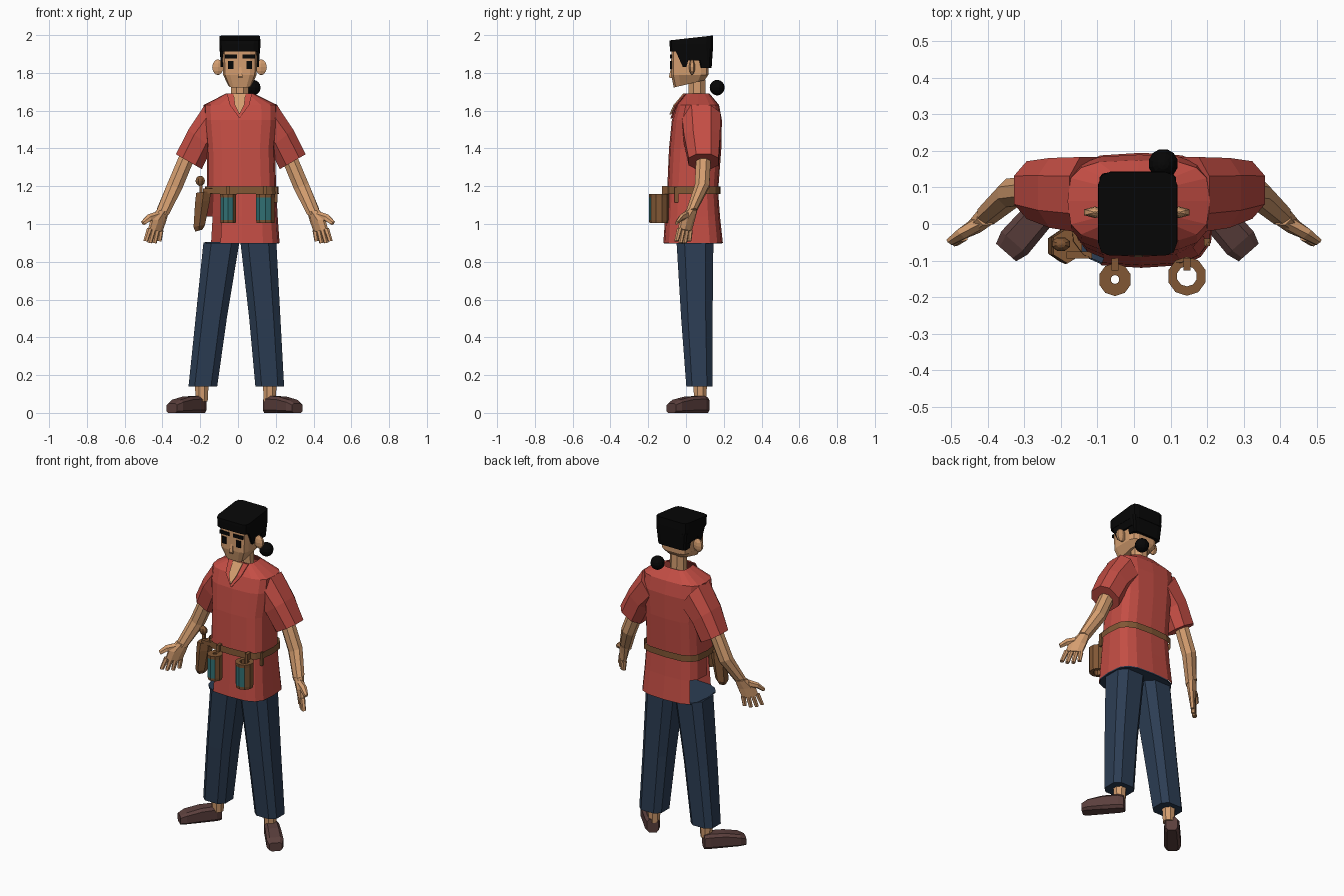
import bpy, bmesh, math
from mathutils import Vector as V


def material(name, rgb):
    m = bpy.data.materials.new(name)
    m.diffuse_color = (*rgb, 1)
    return m


RED = material("shirt red", (0.55, 0.075, 0.058))
SKIN = material("skin", (0.66, 0.34, 0.16))
BLUE = material("trouser blue", (0.025, 0.047, 0.088))
SHOE = material("shoe brown", (0.105, 0.05, 0.046))
LEATHER = material("leather brown", (0.22, 0.095, 0.035))
TEAL = material("teal", (0.03, 0.16, 0.17))
BLACK = material("hair black", (0.002, 0.002, 0.002))


def spow(t, e):
    return math.copysign(abs(t) ** e, t) if abs(t) > 1e-6 else 0.0


def ring(c, u, v, n=8, e=1.0, turn=0.5):
    """Rounded-box cross-section about c, spanned by half axes u and v."""
    c, u, v = V(c), V(u), V(v)
    angles = [2 * math.pi * (i + turn) / n for i in range(n)]
    return [c + u * spow(math.cos(a), e) + v * spow(math.sin(a), e) for a in angles]


def flat(z, cx, hx, y0, y1, n=8, e=1.0, turn=0.5, tilt=0.0):
    """Horizontal cross-section from its x half width and y range."""
    return ring((cx, (y0 + y1) / 2, z), (hx, 0, 0), (0, (y1 - y0) / 2, tilt), n, e, turn)


def loft(name, rings, mats, drop=None, pick=None, closed=False):
    """Skin rings; drop(face) removes faces, pick(face) gives a material index."""
    bm = bmesh.new()
    vs = [[bm.verts.new(p) for p in r] for r in rings]
    n = len(vs[0])
    pairs = list(zip(vs, vs[1:]))
    if closed:
        pairs.append((vs[-1], vs[0]))
    for a, b in pairs:
        for i in range(n):
            j = (i + 1) % n
            bm.faces.new((a[i], a[j], b[j], b[i]))
    if not closed:
        bm.faces.new(vs[0][::-1])
        bm.faces.new(vs[-1])
    bmesh.ops.recalc_face_normals(bm, faces=bm.faces)
    bm.normal_update()
    if pick:
        for f in bm.faces:
            f.material_index = pick(f)
    if drop:
        bmesh.ops.delete(bm, geom=[f for f in bm.faces if drop(f)], context='FACES')
    me = bpy.data.meshes.new(name)
    bm.to_mesh(me)
    bm.free()
    for m in mats:
        me.materials.append(m)
    ob = bpy.data.objects.new(name, me)
    bpy.context.collection.objects.link(ob)
    return ob


def box(name, c, size, mat):
    x, y, z = c
    w, d, h = (s / 2 for s in size)
    return loft(name, [[V((x + i * w, y + j * d, z + k * h)) for i, j in
                        ((-1, -1), (1, -1), (1, 1), (-1, 1))] for k in (-1, 1)], [mat])


def ball(name, c, r, mat, seg=12, rows=8):
    rings = []
    for k in range(rows + 1):
        a = math.pi * max(0.04, min(0.96, k / rows)) - math.pi / 2
        rings.append(ring((c[0], c[1], c[2] + r[2] * math.sin(a)),
                          (r[0] * math.cos(a), 0, 0), (0, r[1] * math.cos(a), 0), seg))
    return loft(name, rings, [mat])


# Shirt body, open at the hem and at the lower corner beside the sheath
def shirt_gap(f):
    c = f.calc_center_median()
    if abs(f.normal.z) > 0.95:
        return True
    return (c.z < 1.17 and c.x < -0.1 and c.y < 0.05) or (c.z < 1.04 and c.x < -0.14)


torso = [(0.90, 0.02, 0.20, -0.12, 0.195), (1.04, 0.02, 0.19, -0.11, 0.18),
         (1.17, 0.02, 0.183, -0.10, 0.17), (1.40, 0.015, 0.18, -0.09, 0.187),
         (1.55, 0.015, 0.195, -0.075, 0.19), (1.63, 0.013, 0.195, -0.05, 0.175),
         (1.69, 0.01, 0.075, 0.0, 0.125)]
loft("shirt_body", [flat(*t, 16, 0.6, 0) for t in torso], [RED], drop=shirt_gap)

# Open neckline and collar flaps
for k, mat, grow, lift in (("collar", RED, 1.35, 0.010), ("neckline", SKIN, 0.66, 0.016)):
    outline = [(-0.05, 0.002, 1.692), (0.05, 0.002, 1.692), (0.038, -0.05, 1.63),
               (0.0, -0.072, 1.60 - 0.03 * grow), (-0.038, -0.05, 1.63)]
    front = [V((0.008 + x * grow, y - lift, z)) for x, y, z in outline]
    loft(k, [front, [p + V((0, 0.009, 0)) for p in front]], [mat])

# Trouser top inside the hem
loft("trouser_top", [flat(0.896, 0.02, 0.196, -0.117, 0.19, 16, 0.6, 0),
                     flat(0.904, 0.02, 0.196, -0.117, 0.19, 16, 0.6, 0)], [BLUE])

# Belt
loft("belt", [flat(1.158, 0.02, 0.196, -0.113, 0.183, 16, 0.6, 0),
              flat(1.198, 0.02, 0.194, -0.112, 0.183, 16, 0.6, 0)], [LEATHER],
     drop=lambda f: abs(f.normal.z) > 0.9)

# Limbs, mirrored about the body line
for s, side in ((-1, "left"), (1, "right")):
    def at(x, y, z, cx=0.0):
        return (s * x + cx, y, z)

    loft("sleeve_" + side, [
        ring(at(0.135, 0.08, 1.55, 0.015), at(0.06, 0, 0.085), (0, 0.11, 0), 8, 0.8),
        ring(at(0.215, 0.085, 1.45, 0.015), at(0.067, 0, 0.052), (0, 0.102, 0), 8, 0.8),
        ring(at(0.275, 0.093, 1.33, 0.015), at(0.073, 0, 0.042), (0, 0.084, 0), 8, 0.8)], [RED])
    loft("arm_" + side, [
        ring(at(0.255, 0.095, 1.39), at(0.04, 0, 0.018), (0, 0.042, 0)),
        ring(at(0.335, 0.085, 1.20), at(0.041, 0, 0.018), (0, 0.042, 0)),
        ring(at(0.398, 0.028, 1.065), at(0.033, 0, 0.015), (0, 0.032, 0.01))], [SKIN])
    # Palm, four fingers and thumb; the palm turns forward and inward
    w, thick = V(at(0.72, -0.68, 0.12)), V(at(0.69, 0.72, 0.15))
    loft("palm_" + side, [
        ring(at(0.398, 0.028, 1.07), w * 0.036, thick * 0.03),
        ring(at(0.422, 0.006, 1.02), w * 0.052, thick * 0.024),
        ring(at(0.438, -0.006, 0.965), w * 0.05, thick * 0.018)], [SKIN])
    for i, length in enumerate((0.06, 0.075, 0.078, 0.072)):
        base = V(at(0.438, -0.006, 0.972)) + w * (i - 1.5) * 0.027
        tip = base + (V(at(0.22, -0.15, -0.95)) + w * (i - 1.5) * 0.08) * length
        loft("finger_%s_%d" % (side, i + 1),
             [ring(base, w * 0.015, thick * 0.015, 6),
              ring(tip, w * 0.012, thick * 0.012, 6)], [SKIN])
    loft("thumb_" + side, [
        ring(at(0.43, 0.0, 1.045), thick * 0.02, at(-0.008, 0, 0.024), 6),
        ring(at(0.472, -0.028, 1.032), thick * 0.018, at(0.004, 0, 0.019), 6),
        ring(at(0.504, -0.05, 1.005), thick * 0.011, at(0.006, 0, 0.011), 6)], [SKIN])

    # Trouser leg, ankle and turned-out shoe
    loft("trouser_leg_" + side, [
        flat(z, s * x + cx, hx, y0, y1, 8, 0.65) for z, x, cx, hx, y0, y1 in
        ((0.902, 0.098, 0.01, 0.10, -0.055, 0.15), (0.5, 0.142, 0.0, 0.087, -0.03, 0.145),
         (0.14, 0.177, -0.009, 0.08, -0.002, 0.145))], [BLUE])
    loft("ankle_" + side, [
        flat(z, s * 0.18 - 0.012, r, 0.075 - r, 0.075 + r, 8) for z, r in
        ((0.06, 0.034), (0.2, 0.042))], [SKIN])
    d, across = V(at(0.66, -0.75, 0)), V(at(0.75, 0.66, 0))
    mid = V(at(0.253, 0.012, 0, -0.018))
    loft("shoe_" + side, [
        ring(mid + d * t + V((0, 0, h / 2)), across * hw, (0, 0, h / 2 * 1.08), 8, 0.5)
        for t, hw, h in ((-0.12, 0.034, 0.08), (-0.09, 0.044, 0.088), (0.0, 0.047, 0.085),
                         (0.085, 0.05, 0.068), (0.12, 0.038, 0.05))], [SHOE])

    # Ear, eye, brow and sideburn
    ball("ear_" + side, at(0.115, 0.032, 1.83, 0.008), (0.034, 0.016, 0.041), SKIN, 6, 6)
    box("eye_" + side, at(0.049, -0.0795, 1.842, 0.01), (0.028, 0.009, 0.042), BLACK)
    box("brow_" + side, at(0.047, -0.0795, 1.887, 0.01), (0.066, 0.0095, 0.02), BLACK)
    loft("sideburn_" + side, [
        flat(1.93, s * 0.095 + 0.01, 0.013, -0.08, 0.05, 4),
        flat(1.83, s * 0.095 + 0.01, 0.009, -0.02, 0.005, 4)], [BLACK])

# Neck, head and nose
loft("neck", [flat(1.62, 0.01, 0.05, 0.01, 0.11), flat(1.78, 0.01, 0.05, 0.01, 0.105)], [SKIN])
loft("head", [flat(1.742, 0.01, 0.062, -0.066, 0.10, 12, 0.45, 0.5, 0.02),
              flat(1.79, 0.01, 0.09, -0.08, 0.12, 12, 0.4),
              flat(1.95, 0.01, 0.095, -0.079, 0.125, 12, 0.4)], [SKIN])
loft("nose", [flat(1.772, 0.012, 0.015, -0.09, -0.06, 4), flat(1.782, 0.012, 0.017, -0.095, -0.06, 4),
              flat(1.83, 0.012, 0.007, -0.082, -0.06, 4)], [SKIN])

# Block-cut hair, back of the hair and bun
loft("hair_top", [flat(1.912, 0.01, 0.108, -0.086, 0.145, 12, 0.3),
                  flat(1.955, 0.01, 0.11, -0.088, 0.145, 12, 0.3),
                  flat(1.985, 0.01, 0.108, -0.087, 0.143, 12, 0.25, 0.5, 0.013)], [BLACK])
loft("hair_sides", [flat(1.865, 0.01, 0.104, 0.0, 0.138, 12, 0.35),
                    flat(1.93, 0.01, 0.108, -0.04, 0.143, 12, 0.3)], [BLACK])
loft("hair_back", [flat(1.825, 0.01, 0.095, 0.07, 0.136, 12, 0.35),
                   flat(1.93, 0.01, 0.106, 0.05, 0.143, 12, 0.3)], [BLACK])
ball("hair_bun", (0.08, 0.165, 1.722), (0.041, 0.041, 0.041), BLACK)


# Open tube pouches with a teal front panel, hung from the belt
def panel(f):
    z = f.calc_center_median().z
    return int(f.normal.dot(V((-0.35, -0.94, 0))) > 0.72 and 1.03 < z < 1.13)


for i, (x, y, r, hole) in enumerate(((0.145, -0.143, 0.052, 0.028), (-0.052, -0.152, 0.044, 0.012))):
    walls = ((1.005, r * 0.95), (1.022, r), (1.14, r), (1.16, r * 1.03), (1.16, hole), (1.005, hole))
    loft("pouch_%d" % (i + 1), [flat(z, x, q, y - q, y + q, 10) for z, q in walls],
         [LEATHER, TEAL], closed=True,
         pick=lambda f, c=V((x, y, 0)): panel(f) if
         (f.calc_center_median() - c).to_2d().dot(f.normal.to_2d()) > 0 else 0)
    box("pouch_strap_%d" % (i + 1), (x, -0.11, 1.165), (0.018, 0.035, 0.07), LEATHER)

# Sheath with a round-ended tool
loft("sheath", [ring((x, y, z), (hx, 0, 0.006), (0, hy, 0), 6) for x, y, z, hx, hy in
                ((-0.207, -0.06, 0.965, 0.022, 0.025), (-0.205, -0.06, 0.99, 0.035, 0.042),
                 (-0.188, -0.06, 1.12, 0.045, 0.05), (-0.182, -0.06, 1.17, 0.045, 0.048))], [LEATHER])
box("tool_shaft", (-0.195, -0.055, 1.19), (0.016, 0.016, 0.06), LEATHER)
ball("tool_knob", (-0.2, -0.055, 1.228), (0.027, 0.02, 0.027), LEATHER, 8, 6)
box("sheath_strap", (-0.15, -0.085, 1.175), (0.07, 0.02, 0.025), LEATHER)
box("belt_clip", (0.2, -0.05, 1.155), (0.016, 0.02, 0.08), LEATHER)
